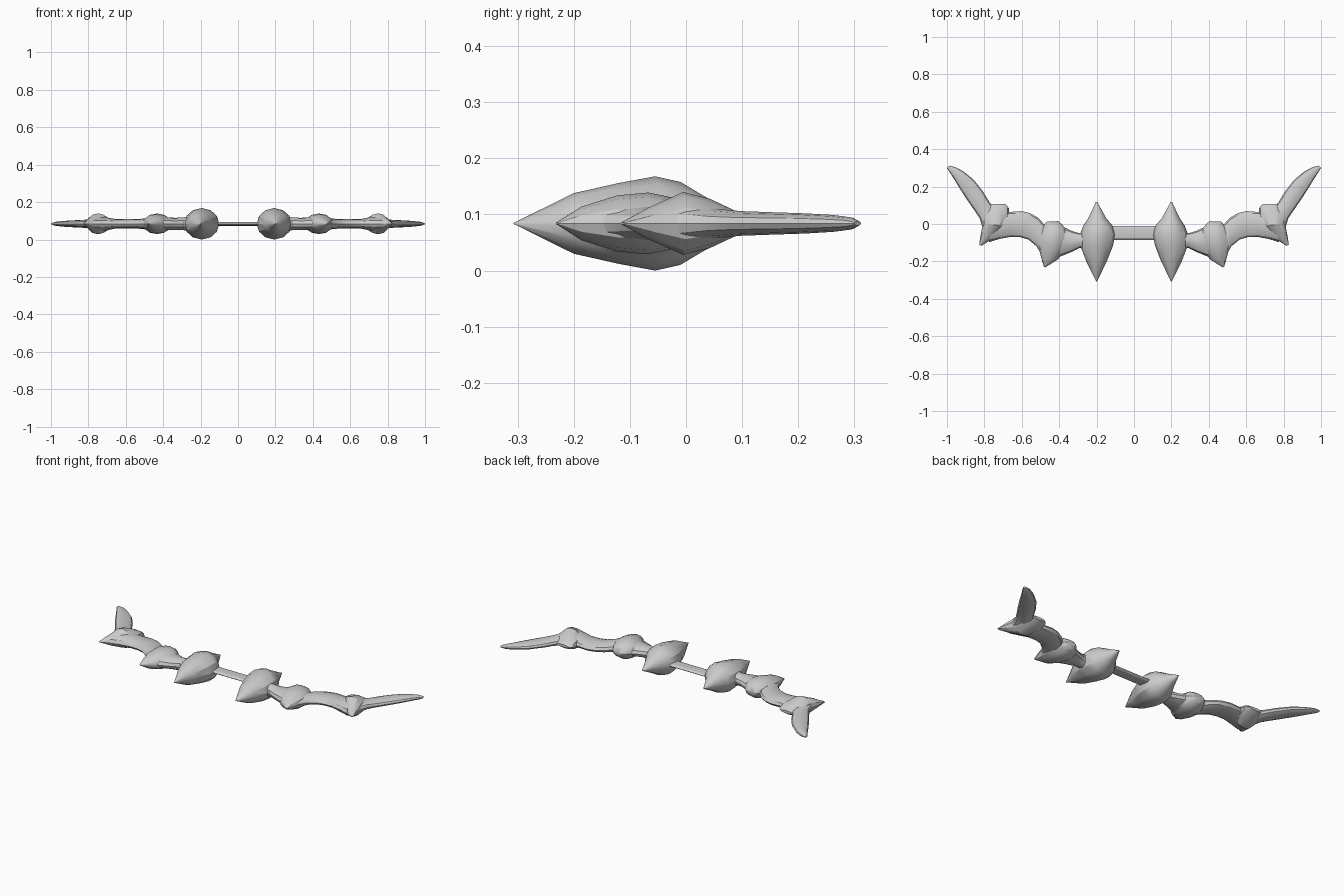
import bpy, bmesh, math

MID = 0.084  # height of the flat symmetry plane

grey = bpy.data.materials.new("light grey")
grey.diffuse_color = (0.6, 0.6, 0.6, 1)


def loft(name, stations, sides=12, angle=28):
    """Skin oval sections; station = edge point a, edge point b, half height."""
    bm = bmesh.new()
    rings = []
    for ax, ay, bx, by, h in stations:
        ring = []
        for i in range(sides):
            t = 2 * math.pi * i / sides
            k = (1 - math.cos(t)) / 2
            ring.append(bm.verts.new((ax + (bx - ax) * k, ay + (by - ay) * k,
                                      MID + h * math.sin(t))))
        rings.append(ring)
    for r, s in zip(rings, rings[1:]):
        for i in range(sides):
            j = (i + 1) % sides
            bm.faces.new((r[i], r[j], s[j], s[i]))
    bm.faces.new(rings[0])
    bm.faces.new(rings[-1])
    bmesh.ops.recalc_face_normals(bm, faces=bm.faces)
    me = bpy.data.meshes.new(name)
    bm.to_mesh(me)
    bm.free()
    me.materials.append(grey)
    ob = bpy.data.objects.new(name, me)
    bpy.context.collection.objects.link(ob)
    bpy.ops.object.select_all(action='DESELECT')
    ob.select_set(True)
    bpy.context.view_layer.objects.active = ob
    bpy.ops.object.shade_smooth_by_angle(angle=math.radians(angle))
    return ob


def pair(name, stations, **kw):
    """Loft the right-hand part and mirror it to the left."""
    loft(name, stations, **kw).modifiers.new("mirror", 'MIRROR')


# Thin centre grip
loft("centre_bar", [(-0.12, -0.085, -0.12, -0.01, 0.011),
                    (0.12, -0.085, 0.12, -0.01, 0.011)], sides=8)

# Large inner spikes, pointed front and back
pair("inner_spike", [
    (0.198, -0.307, 0.202, -0.307, 0.001),
    (0.145, -0.2, 0.255, -0.2, 0.054),
    (0.112, -0.115, 0.284, -0.125, 0.072),
    (0.1, -0.055, 0.288, -0.055, 0.084),
    (0.114, -0.01, 0.272, -0.01, 0.074),
    (0.148, 0.03, 0.246, 0.03, 0.05),
    (0.17, 0.07, 0.226, 0.07, 0.028),
    (0.196, 0.118, 0.204, 0.118, 0.003)])

# Neck between the inner spike and the middle knuckle
pair("neck", [
    (0.24, -0.14, 0.24, -0.03, 0.045),
    (0.29, -0.128, 0.29, -0.05, 0.034),
    (0.34, -0.152, 0.33, -0.038, 0.032),
    (0.42, -0.185, 0.41, 0.0, 0.036)])

# Middle knuckle with a forward point
pair("middle_knuckle", [
    (0.474, -0.232, 0.482, -0.228, 0.002),
    (0.405, -0.188, 0.495, -0.185, 0.03),
    (0.37, -0.125, 0.512, -0.12, 0.05),
    (0.355, -0.07, 0.51, -0.065, 0.055),
    (0.365, -0.025, 0.492, -0.02, 0.046),
    (0.39, 0.004, 0.475, 0.004, 0.028),
    (0.405, 0.015, 0.465, 0.013, 0.008)])

# Curved arm
pair("arm", [
    (0.475, -0.2, 0.43, -0.06, 0.034),
    (0.495, -0.165, 0.47, -0.012, 0.031),
    (0.52, -0.12, 0.515, 0.035, 0.027),
    (0.565, -0.083, 0.555, 0.058, 0.025),
    (0.61, -0.07, 0.6, 0.069, 0.025),
    (0.66, -0.069, 0.655, 0.065, 0.026),
    (0.72, -0.08, 0.7, 0.063, 0.036),
    (0.775, -0.097, 0.74, 0.06, 0.036)])

# Outer knuckle, pointed at the front corner
pair("outer_knuckle", [
    (0.816, -0.117, 0.828, -0.11, 0.002),
    (0.75, -0.075, 0.82, -0.06, 0.028),
    (0.69, -0.01, 0.808, 0.0, 0.056),
    (0.667, 0.045, 0.81, 0.04, 0.044),
    (0.668, 0.085, 0.79, 0.085, 0.024),
    (0.69, 0.108, 0.772, 0.108, 0.008)])

# Swept horn tip
pair("horn", [
    (0.72, 0.03, 0.81, -0.02, 0.035),
    (0.745, 0.08, 0.825, 0.03, 0.026),
    (0.775, 0.12, 0.855, 0.075, 0.022),
    (0.808, 0.175, 0.893, 0.13, 0.02),
    (0.855, 0.235, 0.932, 0.19, 0.018),
    (0.91, 0.28, 0.965, 0.245, 0.015),
    (0.955, 0.304, 0.99, 0.283, 0.011),
    (0.988, 0.312, 1.0, 0.3, 0.004)])
